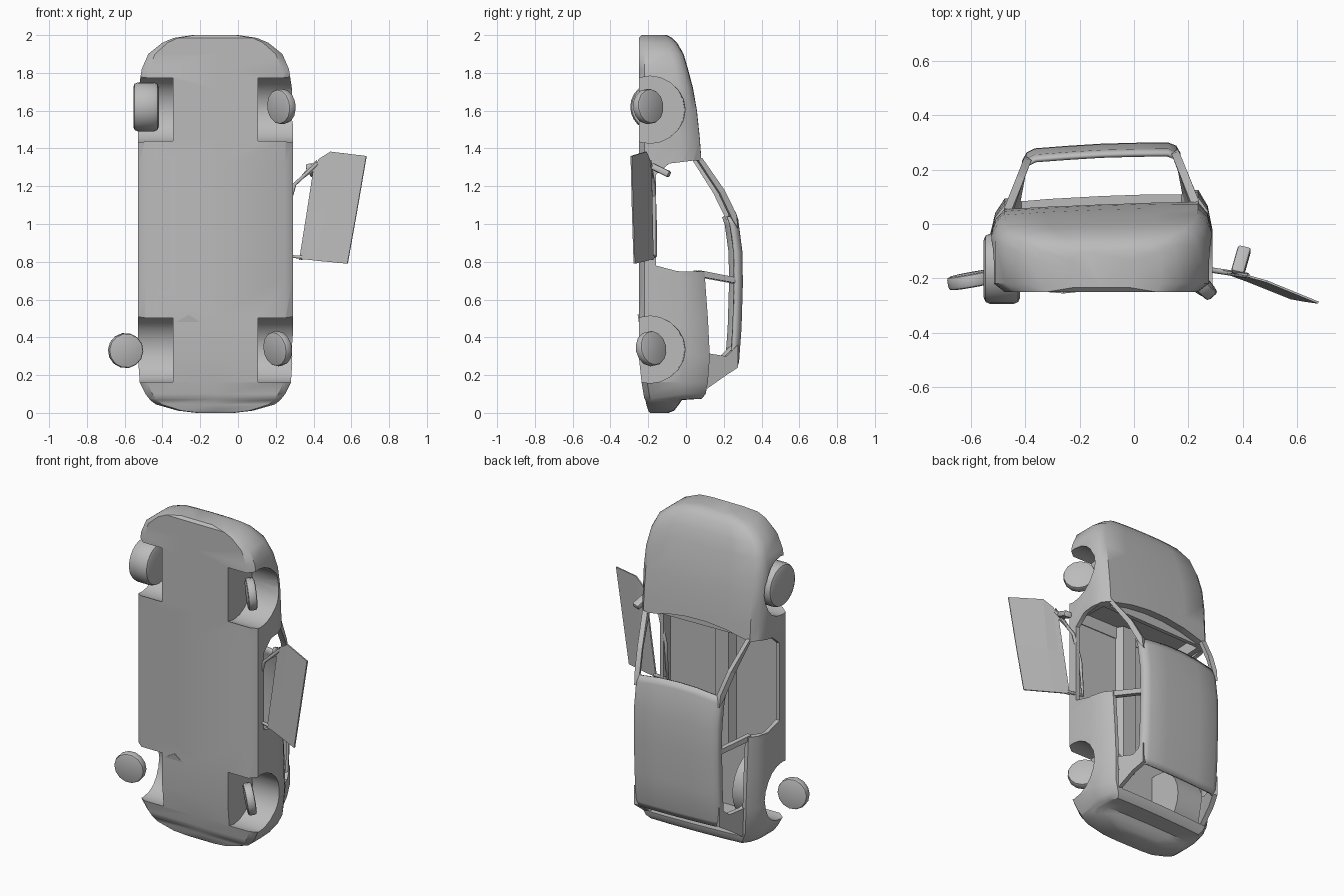
import bpy, bmesh, math
from mathutils import Vector, Matrix

if "Cube" in bpy.data.objects:
    bpy.data.objects.remove(bpy.data.objects["Cube"])

CX = -0.12  # centre line of the wrecked shell
grey = bpy.data.materials.new("plain grey")
grey.diffuse_color = (0.5, 0.5, 0.5, 1)
grey.use_nodes = True
grey.node_tree.nodes["Principled BSDF"].inputs["Base Color"].default_value = grey.diffuse_color


def make(name, bm, smooth=True):
    bmesh.ops.recalc_face_normals(bm, faces=bm.faces)
    me = bpy.data.meshes.new(name)
    bm.to_mesh(me)
    bm.free()
    ob = bpy.data.objects.new(name, me)
    bpy.context.collection.objects.link(ob)
    me.materials.append(grey)
    activate(ob)
    if smooth:
        bpy.ops.object.shade_smooth_by_angle(angle=math.radians(38))
    return ob


def activate(ob):
    bpy.ops.object.select_all(action='DESELECT')
    ob.select_set(True)
    bpy.context.view_layer.objects.active = ob


def loft(bm, rings, closed=True):
    rows = [[bm.verts.new(p) for p in r] for r in rings]
    n = len(rows[0])
    for a, b in zip(rows, rows[1:]):
        for i in range(n if closed else n - 1):
            j = (i + 1) % n
            bm.faces.new((a[i], a[j], b[j], b[i]))
    if closed:
        bm.faces.new(rows[0])
        bm.faces.new(rows[-1])


def loft_obj(name, rings, closed=True, smooth=True):
    bm = bmesh.new()
    loft(bm, rings, closed)
    return make(name, bm, smooth)


def cylinder(name, loc, axis, r, depth, seg=24, bevel=0.0):
    bm = bmesh.new()
    rot = Vector((0, 0, 1)).rotation_difference(Vector(axis)).to_matrix().to_4x4()
    bmesh.ops.create_cone(bm, cap_ends=True, segments=seg, radius1=r, radius2=r,
                          depth=depth, matrix=Matrix.Translation(loc) @ rot)
    if bevel:
        rim = [e for e in bm.edges if any(len(f.verts) > 4 for f in e.link_faces)]
        bmesh.ops.bevel(bm, geom=rim, offset=bevel, segments=2, profile=0.5, affect='EDGES')
    return make(name, bm)


def modify(ob, kind, **kw):
    activate(ob)
    m = ob.modifiers.new("m", kind)
    for k, v in kw.items():
        setattr(m, k, v)
    bpy.ops.object.modifier_apply(modifier=m.name)


def cut(ob, cutter):
    modify(ob, 'BOOLEAN', operation='DIFFERENCE', solver='EXACT', object=cutter)
    bpy.data.objects.remove(cutter)


def settle(ob):
    # lean the upper shell sideways and shift it off centre
    for v in ob.data.vertices:
        k = min(max((v.co.y + 0.1) / 0.2, 0), 1)
        v.co.y += 0.045 * v.co.x * k
        v.co.x += CX


def mirrored(half):
    return half + [(-x, y) for x, y in reversed(half) if x > 0]


# Lower body: rings from tail (z=0) to nose (z=2): z, half width, bottom, top
stations = [(0, .10, -.19, -.10), (.012, .20, -.20, -.07), (.045, .315, -.21, -.045),
            (.068, .345, -.215, -.03), (.075, .35, -.22, .07), (.10, .37, -.225, .09),
            (.16, .40, -.235, .10), (.3, .41, -.25, .11), (.5, .41, -.25, .10),
            (.72, .41, -.25, .085), (1.0, .41, -.25, .075), (1.3, .41, -.25, .07),
            (1.45, .41, -.25, .06), (1.6, .41, -.25, .045), (1.72, .405, -.25, .025),
            (1.82, .39, -.25, 0), (1.9, .355, -.25, -.022), (1.96, .28, -.25, -.055),
            (1.985, .22, -.25, -.08), (2.0, .12, -.235, -.11)]
rings = []
for z, w, b, t in stations:
    lo = min(-.03, t - .06)
    half = [(0, b), (.9 * w, b), (w, b + .03), (w, lo), (.955 * w, lo + .6 * (t - lo)),
            (.87 * w, t), (.5 * w, t + .006), (0, t + .008)]
    rings.append([(x, y, z) for x, y in mirrored(half)])
body = loft_obj("car_body", rings)

# Cabin space, kept clear of the inner wheel arches
cab = mirrored([(0, -.225), (.385, -.225), (.385, -.01), (.335, .06), (.335, .3), (0, .3)])
cabin = loft_obj("cabin_cutter", [[(x * s, y, z) for x, y in cab]
                                  for z, s in ((.13, .88), (.2, 1), (1.335, 1))])
for s in (-1, 1):
    cut(cabin, cylinder("arch", (s * .4, -.19, .335), (1, 0, 0), .198, .4))
cut(body, cabin)

# Footwell under the bonnet, and the curved cowl recess behind its edge
cut(body, loft_obj("footwell_cutter", [[(x, y, z) for x, y in
    ((-.36, -.22), (.36, -.22), (.35, 0), (-.35, 0))] for z in (1.3, 1.41)]))
arc = [(x / 10 * .33, 1.34 + .05 * (1 - (x / 10) ** 2)) for x in range(-10, 11, 4)]
arc = [(-.33, 1.3)] + arc + [(.33, 1.34), (.33, 1.3)]
cut(body, loft_obj("cowl_cutter", [[(x, y, z) for x, z in arc] for y in (.025, .3)]))

# Door openings through both sides
opening = [(-.16, .78), (-.05, .75), (.2, .745), (.2, 1.336), (.03, 1.336), (-.09, 1.32), (-.16, 1.26)]
cut(body, loft_obj("door_cutter", [[(x, y, z) for y, z in opening] for x in (-.5, .5)]))

# Wheel wells
for s in (-1, 1):
    for z in (.335, 1.605):
        cut(body, cylinder("well_cutter", (s * .425, -.19, z), (1, 0, 0), .178, .4, 20))
settle(body)
activate(body)
bpy.ops.object.shade_smooth_by_angle(angle=math.radians(38))

# Floor tunnel
tunnel = loft_obj("floor_tunnel", [[(x, y, z) for x, y in
                  ((-.07, -.23), (.07, -.23), (.045, -.18), (-.045, -.18))] for z in (.5, 1.405)])
settle(tunnel)

# Roof sheet with turned down sides
rings = []
for z, y in ((1.04, .253), (1.0, .267), (.85, .288), (.68, .290), (.45, .283), (.27, .270), (.235, .258)):
    half = [(-.292, -.042), (-.276, -.014), (-.245, 0), (-.12, .004), (0, .006)]
    pts = half + [(-x, d) for x, d in reversed(half[:-1])]
    rings.append([(x, y + d, z + (.03 * (1 - (x / .29) ** 2) if z > .9 else 0)) for x, d in pts])
roof = loft_obj("roof", rings, False)
modify(roof, 'SOLIDIFY', thickness=.016, offset=-1)
settle(roof)

# Pillars: side outlines (y, z) laid on the inward leaning cabin sides
pillars = {
    "front_pillar_lower": [(.045, 1.35), (.072, 1.35), (.19, 1.18), (.165, 1.165)],
    "front_pillar_upper": [(.165, 1.165), (.19, 1.18), (.255, 1.05), (.262, .98), (.235, 1.02)],
    "middle_pillar": [(.06, .755), (.265, .715), (.265, .685), (.06, .722)],
    "rear_pillar": [(.08, .335), (.12, .31), (.10, .13), (.06, .12)],
    "rear_pillar_upper": [(.10, .315), (.2, .30), (.262, .36), (.262, .24), (.2, .2), (.10, .13)],
}
for name, outline in pillars.items():
    for side, s in (("left", -1), ("right", 1)):
        r = []
        for inset in (0, .028):
            ring = []
            for y, z in outline:
                hw = .36 - max(y - .07, 0) * .40 - max(.2 - z, 0) * .3
                ring.append((s * (hw - inset), y - inset * .3, z))
            r.append(ring)
        settle(loft_obj(side + "_" + name, r))

# Intact front wheel on the left
cylinder("front_left_wheel", (-.487, -.165, 1.62), (1, 0, 0), .13, .135, 24, .025)
# Loose small wheels
for name, loc, axis in (("rear_left_wheel", (-.595, -.205, .33), (-.18, 1, .05)),
                        ("front_right_wheel", (.23, -.2, 1.622), (1, .9, .1)),
                        ("rear_right_wheel", (.21, -.185, .34), (1, .9, .2))):
    cylinder(name, loc, axis, .093, .05, 14, .012)

# Fallen right door: outer panel
door = loft_obj("door_panel", [
    [(.40, -.185, 1.29), (.43, -.195, 1.345), (.49, -.212, 1.383), (.68, -.29, 1.36)],
    [(.365, -.18, 1.06), (.40, -.192, 1.07), (.46, -.212, 1.08), (.63, -.283, 1.07)],
    [(.325, -.175, .81), (.36, -.188, .812), (.42, -.21, .805), (.58, -.274, .79)]], False, False)
modify(door, 'SOLIDIFY', thickness=.008, offset=0)

# Door window frame
cu = bpy.data.curves.new("door_window_frame", 'CURVE')
cu.dimensions = '3D'
cu.bevel_depth = .01
cu.bevel_resolution = 1
path = [(.42, -.19, 1.32), (.30, -.172, 1.21), (.255, -.165, 1.05), (.24, -.163, .83), (.34, -.178, .825)]
sp = cu.splines.new('POLY')
sp.points.add(len(path) - 1)
for p, c in zip(sp.points, path):
    p.co = (*c, 1)
cu.materials.append(grey)
bpy.context.collection.objects.link(bpy.data.objects.new("door_window_frame", cu))

# Door corner plate that carries the mirror
loft_obj("door_corner_plate", [[(.29, y, 1.2), (.40, y - .015, 1.28), (.42, y - .018, 1.34),
                                (.38, y - .012, 1.31)] for y in (-.166, -.174)], True, False)

# Door mirror
bm = bmesh.new()
bmesh.ops.create_cube(bm, size=1, matrix=Matrix.Translation((.395, -.135, 1.285))
                      @ Matrix.Rotation(-.45, 4, 'X') @ Matrix.Rotation(-.25, 4, 'Z')
                      @ Matrix.Diagonal((.05, .11, .035, 1)))
bmesh.ops.bevel(bm, geom=bm.edges[:], offset=.01, segments=2, profile=.5, affect='EDGES')
make("door_mirror", bm)

# Torn flap under the floor
loft_obj("floor_flap", [[(-.33, -.25, .48), (-.26, -.256, .52), (-.2, -.25, .48)],
                        [(-.33, -.24, .48), (-.26, -.24, .52), (-.2, -.24, .48)]])
